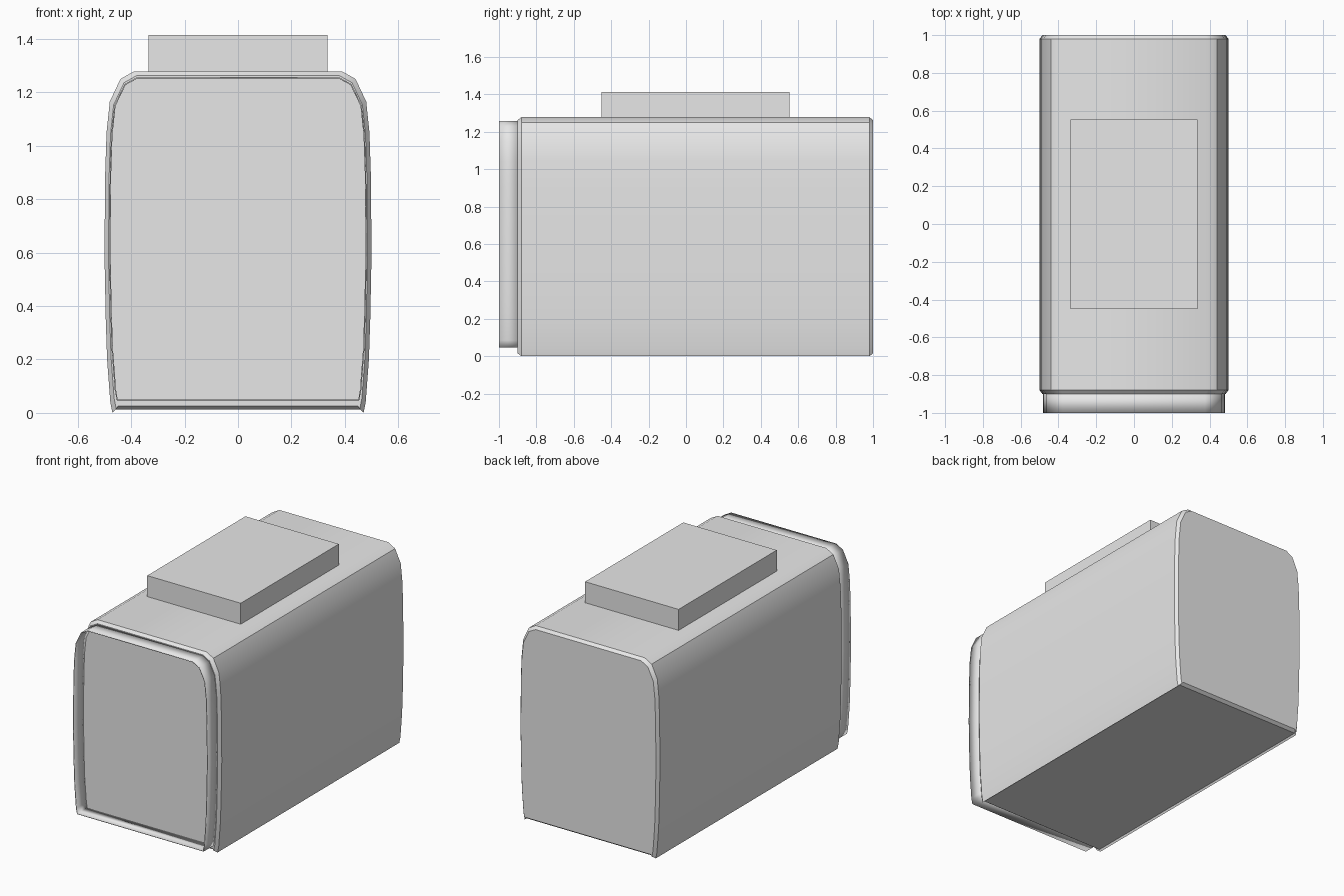
import bpy
import bmesh
from math import radians

if "Cube" in bpy.data.objects:
    bpy.data.objects.remove(bpy.data.objects["Cube"], do_unlink=True)

# One plain grey for every part
GREY = (0.8, 0.8, 0.8, 1.0)
grey = bpy.data.materials.new("plain grey")
grey.use_nodes = True
grey.diffuse_color = GREY
grey.node_tree.nodes["Principled BSDF"].inputs["Base Color"].default_value = GREY

# Right half of the arched cross-section, from top to foot (x, z)
ARCH = [(0.39, 1.278), (0.44, 1.25), (0.48, 1.165), (0.492, 1.05), (0.497, 0.9),
        (0.5, 0.6), (0.495, 0.35), (0.49, 0.2), (0.478, 0.04), (0.47, 0.0)]
MID_Z = 0.64


def outline(half):
    """Close a half profile by mirroring it across x."""
    return half + [(-x, z) for x, z in reversed(half)]


def make_object(name, bm):
    bmesh.ops.recalc_face_normals(bm, faces=bm.faces)
    mesh = bpy.data.meshes.new(name)
    bm.to_mesh(mesh)
    bm.free()
    mesh.materials.append(grey)
    obj = bpy.data.objects.new(name, mesh)
    bpy.context.collection.objects.link(obj)
    return obj


def loft(name, profile, stations, capped):
    """Sweep a profile along y; each station is (y, inset)."""
    bm = bmesh.new()
    rings = []
    for y, inset in stations:
        sx, sz = 1 - inset / 0.5, 1 - inset / MID_Z
        rings.append([bm.verts.new((x * sx, y, MID_Z + (z - MID_Z) * sz))
                      for x, z in profile])
    count = len(profile)
    for a, b in zip(rings, rings[1:]):
        for i in range(count):
            j = (i + 1) % count
            bm.faces.new((a[i], a[j], b[j], b[i]))
    if capped:
        bm.faces.new(rings[0])
        bm.faces.new(rings[-1])
    return make_object(name, bm)


def smooth(obj):
    bpy.ops.object.select_all(action='DESELECT')
    obj.select_set(True)
    bpy.context.view_layer.objects.active = obj
    bpy.ops.object.shade_smooth_by_angle(angle=radians(35))


# Main housing, chamfered at both ends, with thin side skirts under the base
housing = loft("housing", outline(ARCH + [(0.462, 0.012)]),
               [(-0.9, 0.015), (-0.88, 0), (0.98, 0), (1.0, 0.015)], True)
smooth(housing)

# Thin open hood around the recessed front face
hood_half = [(x * 0.965, 0.047 + z * 0.947) for x, z in ARCH]
hood = loft("front_hood", outline(hood_half), [(-1.0, 0), (-0.89, 0)], False)
smooth(hood)
wall = hood.modifiers.new("wall", 'SOLIDIFY')
wall.thickness = 0.005
wall.offset = -1

# Flat block on the roof
bm = bmesh.new()
bmesh.ops.create_cube(bm, size=1)
bmesh.ops.scale(bm, vec=(0.67, 1.005, 0.146), verts=bm.verts)
bmesh.ops.translate(bm, vec=(0, 0.052, 1.341), verts=bm.verts)
make_object("roof_block", bm)
